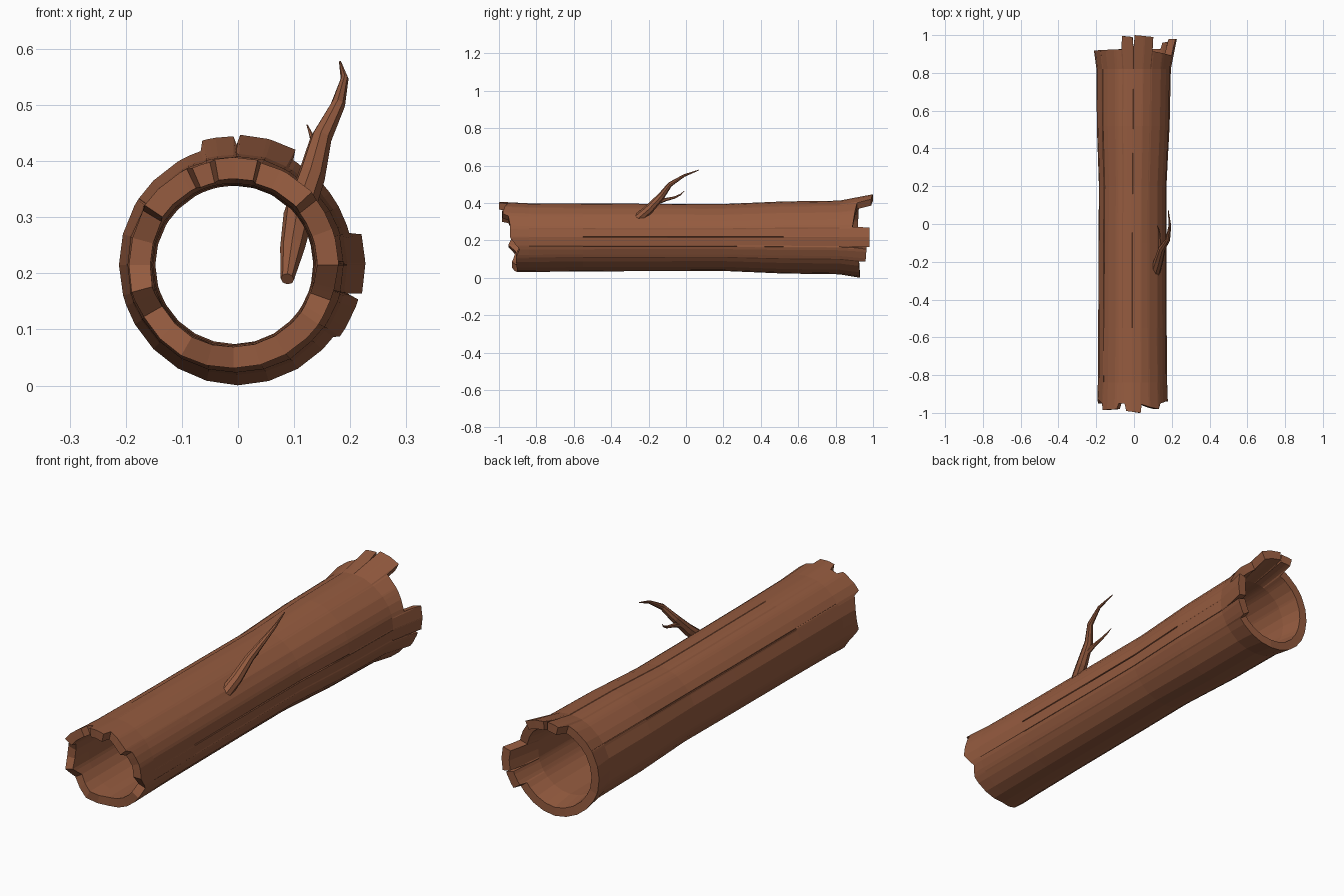
import bpy, bmesh, math, random
from mathutils import Vector

if "Cube" in bpy.data.objects:
    bpy.data.objects.remove(bpy.data.objects["Cube"])

random.seed(4)
bark = bpy.data.materials.new("bark")
bark.diffuse_color = (0.30, 0.105, 0.05, 1)
bark.use_nodes = True
bark.node_tree.nodes["Principled BSDF"].inputs["Base Color"].default_value = bark.diffuse_color


def interp(table, t):
    for (a, u), (b, v) in zip(table, table[1:]):
        if t <= b:
            return u + (v - u) * max(0, (t - a) / (b - a))
    return table[-1][1]


def finish(bm, name):
    bmesh.ops.recalc_face_normals(bm, faces=bm.faces)
    me = bpy.data.meshes.new(name)
    bm.to_mesh(me)
    bm.free()
    me.materials.append(bark)
    ob = bpy.data.objects.new(name, me)
    bpy.context.collection.objects.link(ob)
    return ob


# Broken end outlines: (angle in degrees, y of the rim)
FRONT = [(0, -.94), (20, -.94), (38, -.95), (43, -.98), (60, -.97), (75, -.955), (77, -1),
         (100, -.99), (103, -.95), (113, -.95), (116, -.98), (146, -.985), (149, -.95),
         (165, -.93), (180, -.93), (195, -.95), (210, -.91), (240, -.93), (270, -.9),
         (300, -.905), (325, -.91), (340, -.89), (360, -.94)]
BACK = [(0, .98), (14, .98), (16, .89), (45, .905), (62, .915), (63.5, .99), (89, 1), (90.5, .93),
        (92, .99), (106, .995), (108, .925), (200, .915), (270, .93), (323, .925),
        (325, .96), (344, .965), (345.5, .865), (347, .98), (360, .98)]
# Trunk radius along y
RADIUS = [(-1, .192), (-.9, .184), (-.5, .181), (.2, .179), (.55, .194), (.83, .197),
          (.92, .212), (1, .232)]
CRACKS = [1, 147]

# Hollow trunk: one closed loop of points per angle, bridged around
angles = {a * 15.0 for a in range(24)} | {float(a) for a, _ in FRONT + BACK if a < 360}
for c in CRACKS:
    angles |= {c - .8, float(c), c + .8}
angles = sorted(a for a in angles if 0 <= a < 360)
bm = bmesh.new()
columns = []
for a in angles:
    yf, yb = interp(FRONT, a), interp(BACK, a)
    ys = [yf, -.84, -.55, -.1, .2, .52, .82, yb]
    ca, sa = math.cos(math.radians(a)), math.sin(math.radians(a))
    jitter = random.uniform(-.0015, .0015)
    outer, inner = [], []
    for y in ys:
        r = interp(RADIUS, y) + (jitter if abs(y) < .83 else 0)
        if a in CRACKS and -.5 < y < .5:
            r -= .008
        cx = -.008 + .008 * max(0, min(1, y))
        ri = interp(RADIUS, y) - .038
        outer.append(bm.verts.new((cx + r * ca, y, .215 + r * sa)))
        inner.append(bm.verts.new((cx + ri * ca, y, .215 + ri * sa)))
    columns.append(outer + inner[::-1])
for i, p in enumerate(columns):
    q = columns[(i + 1) % len(columns)]
    for j in range(len(p)):
        k = (j + 1) % len(p)
        bm.faces.new((p[j], p[k], q[k], q[j]))
finish(bm, "hollow_trunk")


# Tapered tube along a path of (x, y, z, radius)
def limb(name, path, sides=8):
    bm = bmesh.new()
    pts = [Vector(p[:3]) for p in path]
    rings = []
    for i, p in enumerate(pts):
        d = (pts[min(i + 1, len(pts) - 1)] - pts[max(i - 1, 0)]).normalized()
        u = d.cross(Vector((1, 0, 0))).normalized()
        v = d.cross(u)
        rings.append([bm.verts.new(p + path[i][3] * (u * math.cos(t) + v * math.sin(t)))
                      for t in (2 * math.pi * k / sides for k in range(sides))])
    for a, b in zip(rings, rings[1:]):
        for k in range(sides):
            n = (k + 1) % sides
            bm.faces.new((a[k], a[n], b[n], b[k]))
    bm.faces.new(rings[0])
    bm.faces.new(rings[-1])
    return finish(bm, name)


# Branch grows through the trunk wall, with one small twig
limb("branch", [(.088, -.42, .19, .012), (.097, -.35, .245, .022), (.108, -.27, .305, .027),
                (.130, -.195, .37, .025), (.148, -.13, .44, .019), (.178, -.085, .50, .013),
                (.190, -.01, .547, .007), (.182, .07, .577, .002)])
limb("twig", [(.138, -.165, .40, .014), (.137, -.11, .418, .009), (.136, -.06, .43, .006),
              (.131, -.03, .445, .004), (.123, -.008, .465, .001)], 6)
